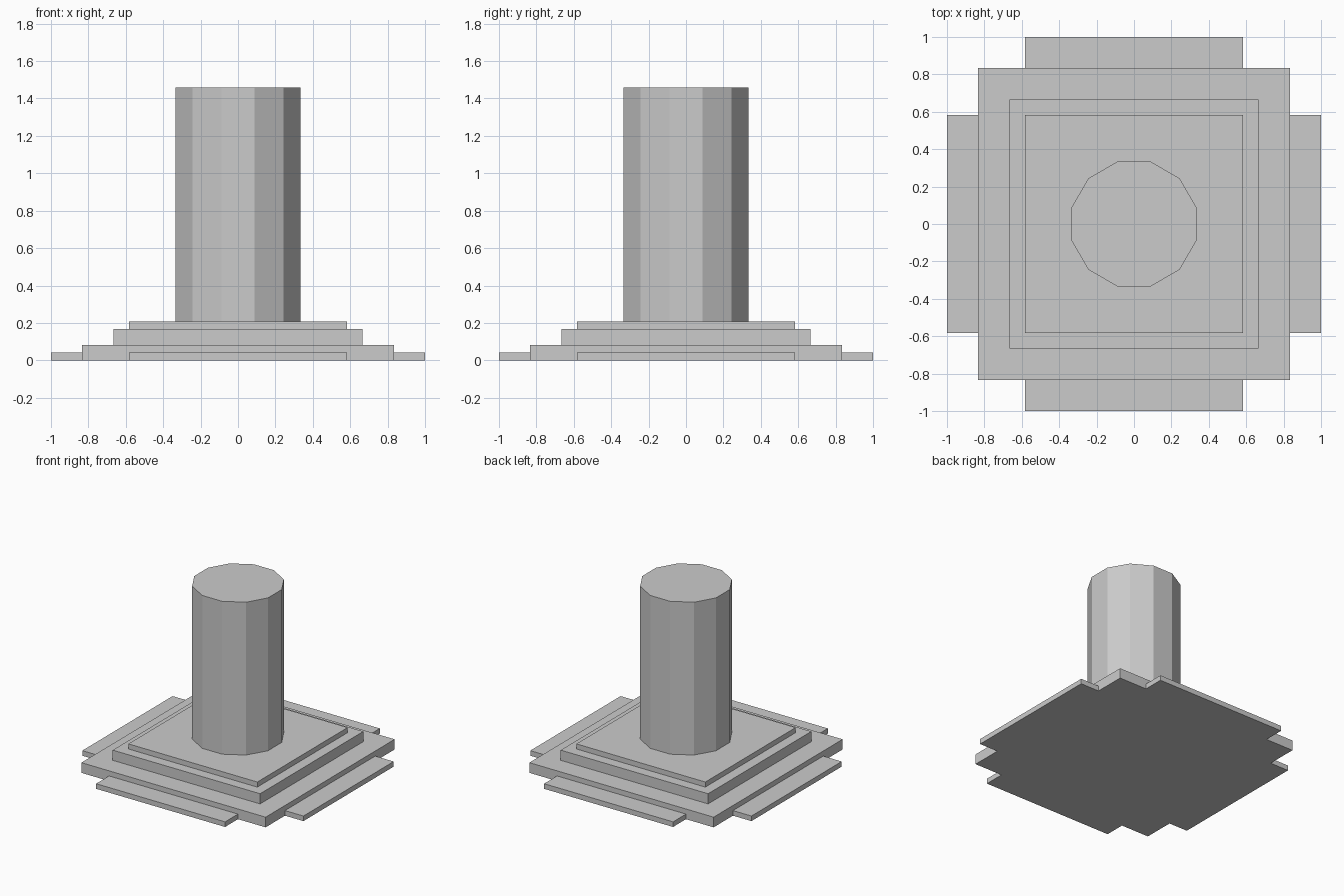
import bpy
import math

if "Cube" in bpy.data.objects:
    bpy.data.objects.remove(bpy.data.objects["Cube"])

U = 1 / 24  # modular unit: the whole width is 48 units

stone = bpy.data.materials.new("grey stone")
stone.diffuse_color = (0.6, 0.6, 0.6, 1)
stone.use_nodes = True
stone.node_tree.nodes["Principled BSDF"].inputs["Base Color"].default_value = stone.diffuse_color


def finish(name):
    ob = bpy.context.object
    ob.name = name
    ob.data.materials.append(stone)
    bpy.ops.object.transform_apply(location=True, rotation=True, scale=True)


def box(name, x, y, half_x, half_y, z0, z1):
    bpy.ops.mesh.primitive_cube_add(size=2, location=(x * U, y * U, (z0 + z1) / 2 * U))
    bpy.context.object.scale = (half_x * U, half_y * U, (z1 - z0) / 2 * U)
    finish(name)


# Stacked square tiers of the plinth
for name, half, z0, z1 in (("base_tier", 20, 0, 2),
                           ("middle_tier", 16, 2, 4),
                           ("top_tier", 14, 4, 5)):
    box(name, 0, 0, half, half, z0, z1)

# Low step on each side of the base
for name, dx, dy in (("front_step", 0, -1), ("back_step", 0, 1),
                     ("left_step", -1, 0), ("right_step", 1, 0)):
    box(name, dx * 22, dy * 22, 2 if dx else 14, 2 if dy else 14, 0, 1)

# Twelve-sided column with flats facing the four sides
bpy.ops.mesh.primitive_cylinder_add(
    vertices=12, radius=8 * U / math.cos(math.pi / 12), depth=30 * U,
    location=(0, 0, 20 * U), rotation=(0, 0, math.pi / 12))
finish("column")
